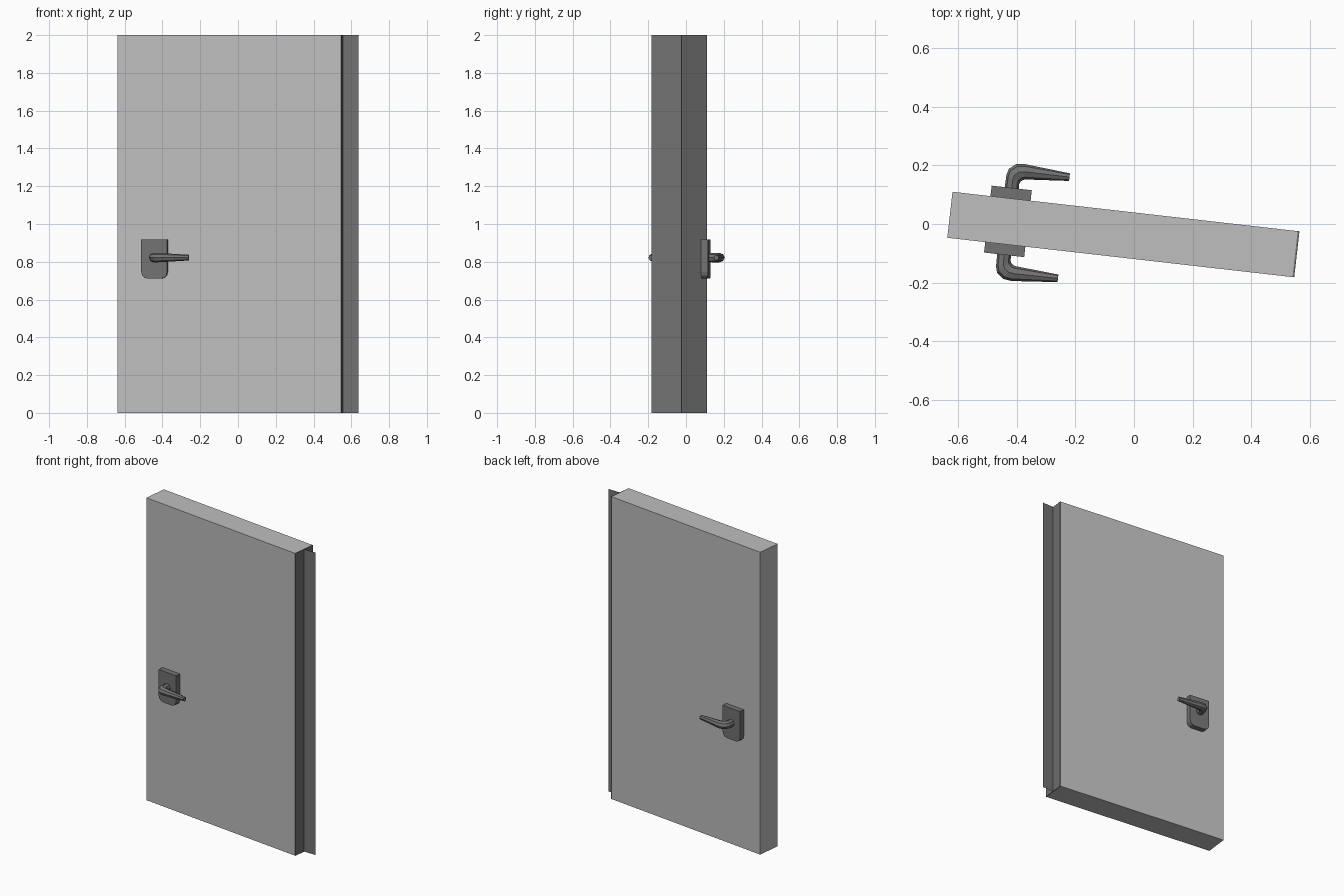
import bpy, bmesh, math
from mathutils import Matrix, Vector

if "Cube" in bpy.data.objects:
    bpy.data.objects.remove(bpy.data.objects["Cube"])

# The door stands slightly ajar: parts are built square, then turned about z
SWING = Matrix.Translation((-0.0363, -0.036, 0)) @ Matrix.Rotation(math.radians(-6.5), 4, 'Z')
HALF_T = 0.079      # half thickness of the door leaf
HALF_W = 0.5965     # half width of the door leaf
HANDLE_X = -0.397


def material(name, g):
    m = bpy.data.materials.new(name)
    m.diffuse_color = (g, g, g, 1)
    m.use_nodes = True
    m.node_tree.nodes["Principled BSDF"].inputs["Base Color"].default_value = m.diffuse_color
    return m


light_grey = material("light_grey", 0.52)
dark_grey = material("dark_grey", 0.17)


def finish(name, bm, mat, matrix=SWING, fix=True):
    if fix:
        bmesh.ops.recalc_face_normals(bm, faces=bm.faces[:])
    bm.transform(matrix)
    me = bpy.data.meshes.new(name)
    bm.to_mesh(me)
    bm.free()
    me.materials.append(mat)
    ob = bpy.data.objects.new(name, me)
    bpy.context.collection.objects.link(ob)
    return ob


def loft(name, rings, mat):
    """Skin closed rings of points and cap both ends."""
    bm = bmesh.new()
    vs = [[bm.verts.new(p) for p in r] for r in rings]
    n = len(vs[0])
    for a, b in zip(vs, vs[1:]):
        for i in range(n):
            j = (i + 1) % n
            bm.faces.new((a[i], a[j], b[j], b[i]))
    bm.faces.new(vs[0])
    bm.faces.new(vs[-1])
    return finish(name, bm, mat)


def box(name, x0, x1, y0, y1, mat):
    ring = [(x0, y0), (x1, y0), (x1, y1), (x0, y1)]
    return loft(name, [[(x, y, z) for x, y in ring] for z in (0, 2)], mat)


# Door leaf and the dark plate along its hinge edge
box("door_leaf", -HALF_W, HALF_W - 0.006, -HALF_T, HALF_T, light_grey)
box("hinge_edge_plate", HALF_W - 0.006, HALF_W, -HALF_T, HALF_T, dark_grey)

# Thin hinge flap, in line with the closed door
bm = bmesh.new()
bm.faces.new([bm.verts.new(p) for p in
              [(0.5565, -0.103, 0), (0.5565, -0.103, 2), (0.638, -0.103, 2), (0.638, -0.103, 0)]])
finish("hinge_flap", bm, dark_grey, Matrix(), fix=False)

# Backplate outline: square on top, rounded lower corners
HW, Z0, Z1, R = 0.069, 0.711, 0.918, 0.034
outline = [(HW, Z1), (-HW, Z1)]
for side, start in ((-1, 180), (1, 270)):
    for k in range(4):
        a = math.radians(start + 30 * k)
        outline.append((side * (HW - R) + R * math.cos(a), Z0 + R + R * math.sin(a)))

# Lever sections: outer (x, depth), inner (x, depth), half height
SECTIONS = [((-0.421, 0.110), (-0.373, 0.110), 0.024),
            ((-0.420, 0.158), (-0.373, 0.132), 0.025),
            ((-0.414, 0.179), (-0.370, 0.139), 0.025),
            ((-0.392, 0.197), (-0.363, 0.146), 0.025),
            ((-0.362, 0.201), (-0.355, 0.149), 0.024),
            ((-0.205, 0.187), (-0.205, 0.161), 0.015)]

for name, s in (("front", -1), ("back", 1)):
    loft(name + "_backplate",
         [[(HANDLE_X + x, s * y, z) for x, z in outline] for y in (HALF_T - 0.002, HALF_T + 0.036)],
         dark_grey)
    rings = []
    for o, i, h in SECTIONS:
        o, i = Vector(o), Vector(i)
        mid, half = (o + i) / 2, (o - i) / 2
        ring = []
        for k in range(8):
            a = math.tau * k / 8
            p = mid + half * math.cos(a)
            ring.append((p.x, s * p.y, 0.822 + h * math.sin(a)))
        rings.append(ring)
    loft(name + "_lever", rings, dark_grey)
